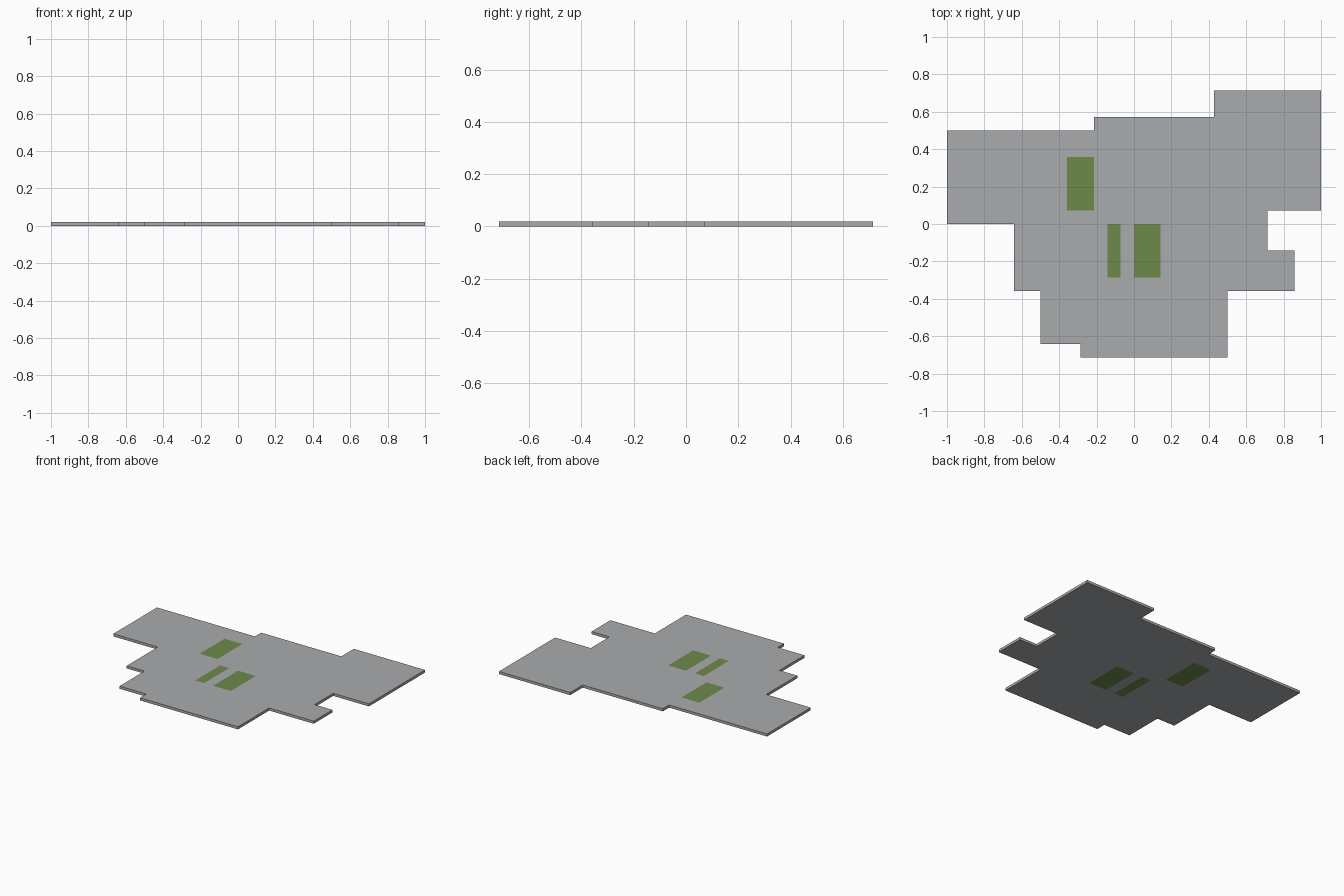
import bpy, bmesh

if "Cube" in bpy.data.objects:
    bpy.data.objects.remove(bpy.data.objects["Cube"])

U = 1 / 14          # floor grid module
THICK = 0.019

# outline of the slab in grid modules
OUTLINE = [(-14, 7), (-14, 0), (-9, 0), (-9, -5), (-7, -5), (-7, -9), (-4, -9),
           (-4, -10), (7, -10), (7, -5), (12, -5), (12, -2), (10, -2), (10, 1),
           (14, 1), (14, 10), (6, 10), (6, 8), (-3, 8), (-3, 7)]
# green floor areas: x0, x1, y0, y1 in modules
GREEN = [(-5, -3, 1, 5), (-2, -1, -4, 0), (0, 2, -4, 0)]


def material(name, rgb):
    m = bpy.data.materials.new(name)
    m.diffuse_color = (*rgb, 1)
    m.use_nodes = True
    m.node_tree.nodes["Principled BSDF"].inputs["Base Color"].default_value = m.diffuse_color
    return m


# slab outline, extruded to thickness
bm = bmesh.new()
base = bm.faces.new([bm.verts.new((x * U, y * U, 0)) for x, y in OUTLINE])
ext = bmesh.ops.extrude_face_region(bm, geom=[base], use_keep_orig=True)
top = [g for g in ext["geom"] if isinstance(g, bmesh.types.BMVert)]
bmesh.ops.translate(bm, verts=top, vec=(0, 0, THICK))
bmesh.ops.recalc_face_normals(bm, faces=bm.faces)


# cut along the borders of the green areas
def cut(axis, pos):
    no = (1, 0, 0) if axis == 0 else (0, 1, 0)
    co = tuple(c * pos * U for c in no)
    bmesh.ops.bisect_plane(bm, geom=bm.verts[:] + bm.edges[:] + bm.faces[:],
                           plane_co=co, plane_no=no, dist=1e-5)


for x in sorted({v for g in GREEN for v in g[:2]}):
    cut(0, x)
for y in sorted({v for g in GREEN for v in g[2:]}):
    cut(1, y)

# colour the upper and lower faces inside those areas
for f in bm.faces:
    c = f.calc_center_median() / U
    if abs(f.normal.z) > 0.5 and any(a < c.x < b and d < c.y < e for a, b, d, e in GREEN):
        f.material_index = 1

mesh = bpy.data.meshes.new("floor_slab")
bm.to_mesh(mesh)
bm.free()
mesh.materials.append(material("grey concrete", (0.40, 0.41, 0.42)))
mesh.materials.append(material("grass green", (0.155, 0.255, 0.07)))
slab = bpy.data.objects.new("floor_slab", mesh)
bpy.context.collection.objects.link(slab)
